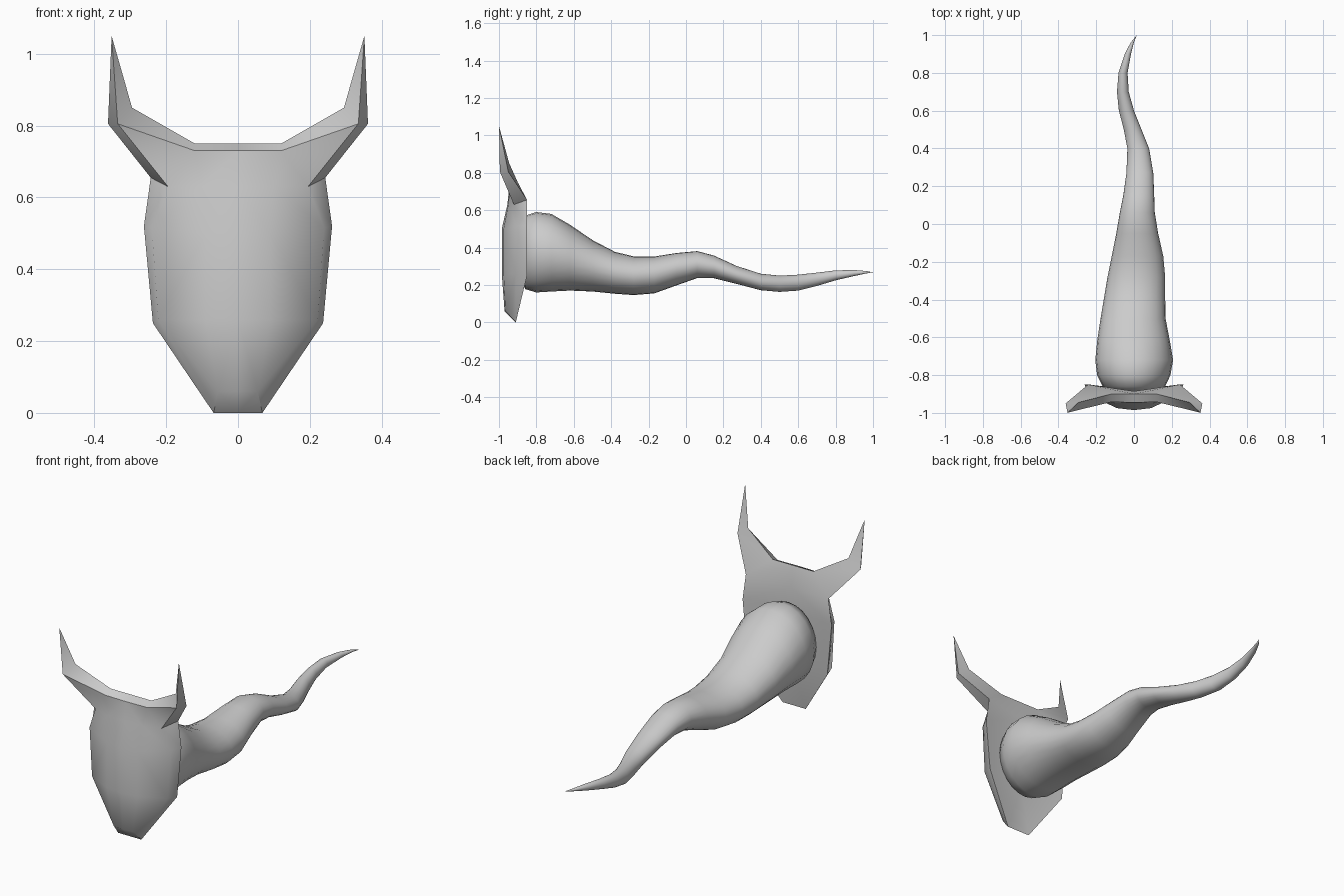
import bpy, bmesh, math

if "Cube" in bpy.data.objects:
    bpy.data.objects.remove(bpy.data.objects["Cube"])


def finish(name, bm, angle):
    bmesh.ops.recalc_face_normals(bm, faces=bm.faces[:])
    me = bpy.data.meshes.new(name)
    bm.to_mesh(me)
    bm.free()
    ob = bpy.data.objects.new(name, me)
    bpy.context.collection.objects.link(ob)
    bpy.ops.object.select_all(action='DESELECT')
    ob.select_set(True)
    bpy.context.view_layer.objects.active = ob
    bpy.ops.object.shade_smooth_by_angle(angle=math.radians(angle))
    return ob


# Horned mask: right half, mirrored over x = 0
P = {
    # front centre line
    'c0': (0, -.945, .73), 'c1': (0, -.955, .63), 'c2': (0, -.985, .5),
    'c3': (0, -.985, .26), 'c4': (0, -.97, .06),
    # front inner column
    'a0': (.12, -.942, .73), 'a1': (.10, -.95, .63), 'a2': (.09, -.975, .5),
    'a3': (.09, -.975, .26), 'a4': (.055, -.965, .06),
    # front outer column
    'b1': (.195, -.92, .63), 'b2': (.24, -.905, .515), 'b3': (.222, -.91, .26),
    # rim and horn
    'r0': (.12, -.90, .75), 'r1': (.295, -.945, .85), 'tip': (.352, -1, 1.05),
    'h': (.335, -.995, .805), 'r3': (.362, -.95, .805), 'r4': (.243, -.85, .655),
    'r5': (.262, -.85, .52), 'r6': (.237, -.85, .25), 'r7': (.068, -.91, 0),
    # back centre line
    'k0': (0, -.90, .75), 'k1': (0, -.885, .64), 'k2': (0, -.885, .52),
    'k3': (0, -.88, .25), 'k4': (0, -.91, 0),
}
FACES = """c0 a0 a1 c1|c1 a1 a2 c2|c2 a2 a3 c3|c3 a3 a4 c4|a0 b1 a1|a1 b1 b2 a2
a2 b2 b3 a3|a3 b3 a4|c0 k0 r0 a0|a0 r0 r1 h|a0 h b1|b1 h r3 r4|h r1 tip|h tip r3
r1 r3 tip|b1 r4 r5 b2|b2 r5 r6 b3|b3 r6 r7 a4|a4 r7 k4 c4|r0 r4 r3 r1|k0 k1 r4 r0
k1 k2 r5 r4|k2 k3 r6 r5|k3 k4 r7 r6"""
bm = bmesh.new()
V = {k: bm.verts.new(p) for k, p in P.items()}
for f in FACES.replace("\n", "|").split("|"):
    bm.faces.new([V[k] for k in f.split()])
bmesh.ops.mirror(bm, geom=bm.verts[:] + bm.edges[:] + bm.faces[:],
                 axis='X', merge_dist=1e-4)
bmesh.ops.remove_doubles(bm, verts=bm.verts[:], dist=1e-4)
finish("horned_mask", bm, 42)

# Winding tapered body: y, left x, right x, bottom z, top z
ROWS = [
    (-.90, -.06, .06, .31, .44), (-.89, -.11, .11, .25, .50),
    (-.86, -.165, .165, .178, .57), (-.80, -.195, .193, .16, .59),
    (-.72, -.205, .207, .165, .58), (-.62, -.195, .19, .17, .522),
    (-.5, -.177, .167, .165, .44), (-.38, -.157, .165, .153, .377),
    (-.28, -.14, .165, .146, .353), (-.17, -.118, .155, .155, .352),
    (-.05, -.094, .128, .198, .371), (.06, -.075, .11, .237, .381),
    (.15, -.057, .107, .236, .357), (.27, -.04, .102, .206, .302),
    (.4, -.035, .08, .172, .26), (.5, -.054, .04, .163, .25),
    (.6, -.08, 0, .17, .255), (.7, -.09, -.028, .195, .266),
    (.8, -.082, -.034, .225, .278), (.9, -.049, -.016, .248, .28),
    (.96, -.018, -.001, .261, .275),
]
N = 24
bm = bmesh.new()
rings = []
for y, xl, xr, zb, zt in ROWS:
    rings.append([bm.verts.new(((xl + xr) / 2 + (xr - xl) / 2 * math.cos(2 * math.pi * i / N), y,
                                (zb + zt) / 2 + (zt - zb) / 2 * math.sin(2 * math.pi * i / N)))
                  for i in range(N)])
for A, B in zip(rings, rings[1:]):
    for i in range(N):
        j = (i + 1) % N
        bm.faces.new((A[i], A[j], B[j], B[i]))
bm.faces.new(rings[0])
end = bm.verts.new((.015, 1.0, .268))
for i in range(N):
    bm.faces.new((rings[-1][i], rings[-1][(i + 1) % N], end))
finish("winding_body", bm, 60)
